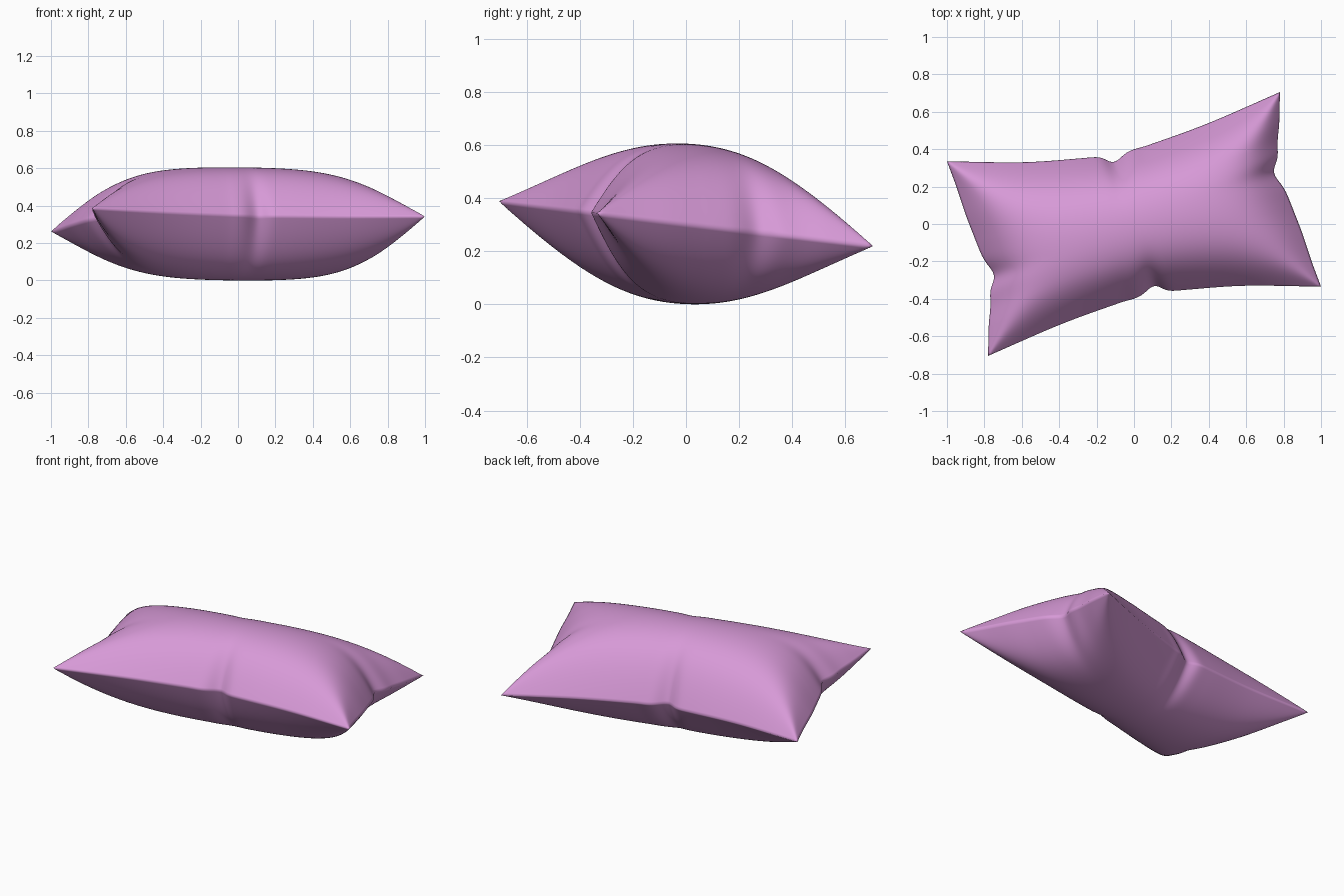
import bpy, bmesh, math
from mathutils import Vector

if "Cube" in bpy.data.objects:
    bpy.data.objects.remove(bpy.data.objects["Cube"])

NU, NV = 180, 130
H, MID = 0.302, 0.3025


def resample(pts, n):
    """Smooth curve through the points, n + 1 samples evenly spaced by length."""
    p = [Vector(q) for q in pts]
    p = [2 * p[0] - p[1]] + p + [2 * p[-1] - p[-2]]
    dense = []
    for i in range(1, len(p) - 2):
        a, b, c, d = p[i - 1:i + 3]
        for s in range(40):
            t = s / 40
            dense.append(0.5 * (2 * b + (c - a) * t + (2 * a - 5 * b + 4 * c - d) * t * t
                                + (3 * b - a - 3 * c + d) * t ** 3))
    dense.append(p[-2])
    acc = [0]
    for a, b in zip(dense, dense[1:]):
        acc.append(acc[-1] + (b - a).length)
    out, j = [], 0
    for i in range(n + 1):
        goal = acc[-1] * i / n
        while j < len(acc) - 2 and acc[j + 1] < goal:
            j += 1
        out.append(dense[j].lerp(dense[j + 1], (goal - acc[j]) / (acc[j + 1] - acc[j])))
    return out


# Seam outline: back and right edges; front and left are their point mirror
back = resample([(-1, .335), (-.6, .33), (-.3, .35), (-.12, .37), (0, .4), (.1, .43),
                 (.4, .54), (.78, .705)], NU)
right = resample([(1, -.335), (.95, -.2), (.9, -.05), (.85, .08), (.805, .2), (.785, .3),
                  (.768, .42), (.777, .55), (.78, .705)], NV)
A, D, C = back[0], back[-1], right[0]
B = -D


def weight(t, k):
    return ((1 + t) / 2) ** k


def bump(t, centre, width):
    return math.exp(-((t - centre) / width) ** 2)


def plan(i, j):
    """Blend the outline inward; the pinches fade faster than the edges."""
    u, v = 2 * i / NU - 1, 2 * j / NV - 1
    s, t = (u + 1) / 2, (v + 1) / 2
    p = B.lerp(C, s).lerp(A.lerp(D, s), t)
    p = p + (back[i] - A.lerp(D, s)) * weight(v, 2)
    p = p - (back[NU - i] - A.lerp(D, 1 - s)) * weight(-v, 2)
    p = p + (right[j] - C.lerp(D, t)) * weight(u, 2)
    p = p - (right[NV - j] - C.lerp(D, 1 - t)) * weight(-u, 2)
    p.y -= 0.04 * (bump(u, -.03, .06) * weight(v, 5) - bump(-u, -.03, .06) * weight(-v, 5))
    p.x -= 0.04 * (bump(v, .2, .12) * weight(u, 8) - bump(-v, .2, .12) * weight(-u, 8))
    return p


def puff(i, j, p):
    """Inflation from 0 on the seam to 1 in the middle."""
    a = 1 - abs(2 * i / NU - 1) ** 4
    b = 1 - abs(2 * j / NV - 1) ** 2
    if min(a, b) < 1e-6:
        return 0
    f = (a ** -3 + b ** -3) ** (-1 / 3) * 2 ** (1 / 3)
    return f * (1 - 0.22 * p.length_squared)


# Pillow: upper and lower skins sharing the seam
bm = bmesh.new()
skins = {1: {}, -1: {}}
for i in range(NU + 1):
    for j in range(NV + 1):
        p = plan(i, j)
        f = puff(i, j, p)
        seam = MID - 0.12 * p.y * (1 - 0.65 * f)
        for side in (1, -1):
            if side == -1 and (i in (0, NU) or j in (0, NV)):
                skins[-1][i, j] = skins[1][i, j]
            else:
                skins[side][i, j] = bm.verts.new((p.x, p.y, seam + side * H * f))
for side, g in skins.items():
    for i in range(NU):
        for j in range(NV):
            q = [g[i, j], g[i + 1, j], g[i + 1, j + 1], g[i, j + 1]]
            bm.faces.new(q[::side]).smooth = True
mesh = bpy.data.meshes.new("pillow")
bm.to_mesh(mesh)
bm.free()
pillow = bpy.data.objects.new("pillow", mesh)
bpy.context.collection.objects.link(pillow)

mat = bpy.data.materials.new("pink_fabric")
mat.diffuse_color = (0.68, 0.32, 0.68, 1)
mat.use_nodes = True
mat.node_tree.nodes["Principled BSDF"].inputs["Base Color"].default_value = mat.diffuse_color
mesh.materials.append(mat)
